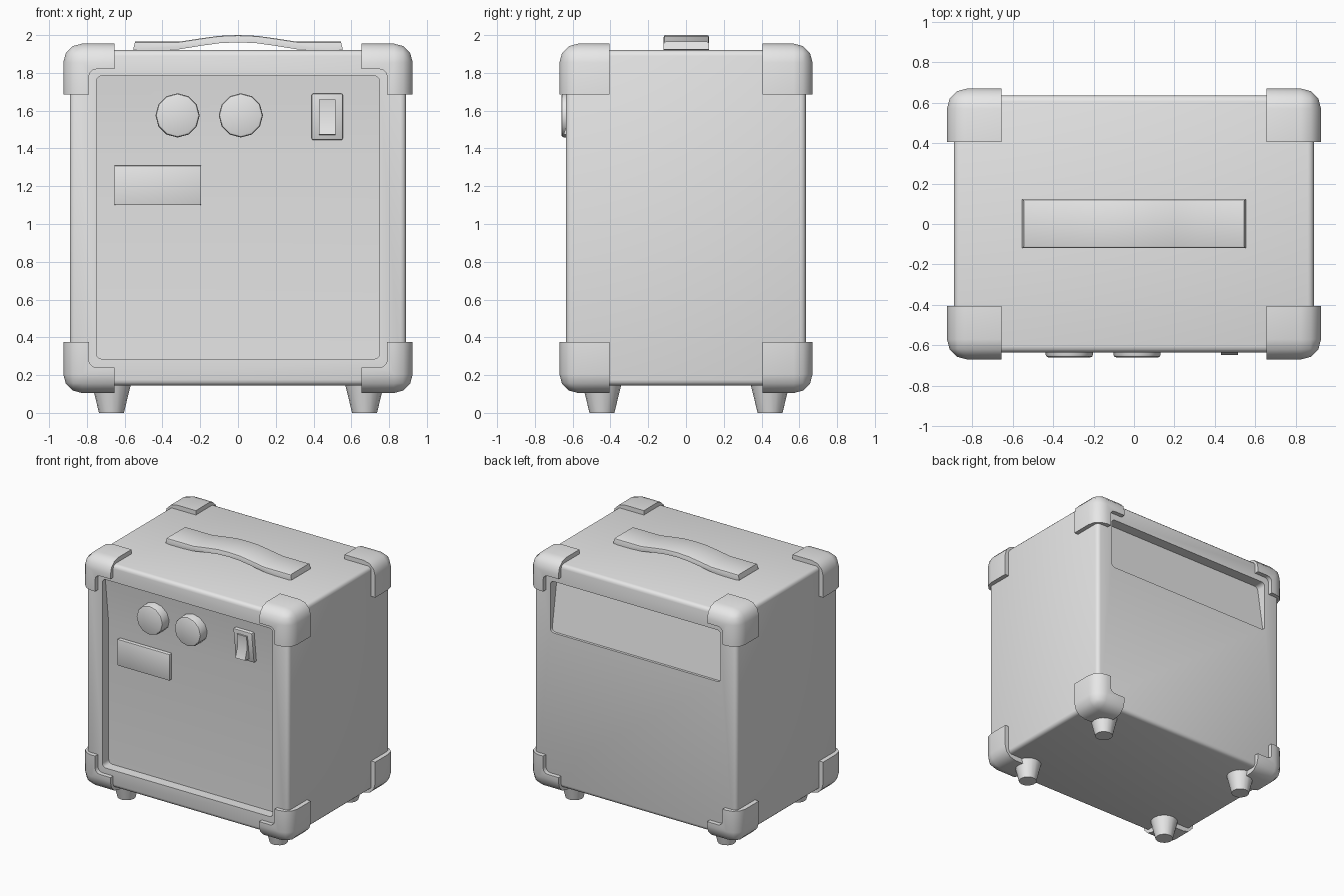
import bpy, bmesh, math
from mathutils import Matrix

default = bpy.data.objects.get("Cube")
if default:
    bpy.data.objects.remove(default, do_unlink=True)

grey = bpy.data.materials.new("light_grey")
grey.use_nodes = True
grey.diffuse_color = (0.8, 0.8, 0.8, 1)
grey.node_tree.nodes["Principled BSDF"].inputs["Base Color"].default_value = (0.8, 0.8, 0.8, 1)


def finish(name, bm, smooth=True):
    bmesh.ops.recalc_face_normals(bm, faces=bm.faces)
    mesh = bpy.data.meshes.new(name)
    bm.to_mesh(mesh)
    bm.free()
    obj = bpy.data.objects.new(name, mesh)
    bpy.context.collection.objects.link(obj)
    mesh.materials.append(grey)
    if smooth:
        shade(obj)
    return obj


def activate(obj):
    bpy.ops.object.select_all(action='DESELECT')
    obj.select_set(True)
    bpy.context.view_layer.objects.active = obj


def shade(obj):
    activate(obj)
    bpy.ops.object.shade_smooth_by_angle(angle=math.radians(40))


def round_edges(bm, width, segments, rule=lambda e: True):
    edges = [e for e in bm.edges if rule(e)]
    bmesh.ops.bevel(bm, geom=edges, offset=width, segments=segments,
                    profile=0.5, affect='EDGES', clamp_overlap=True)


def prism(points, axis, low, high):
    """Extrude a (y, z) profile along x, or an (x, z) profile along y."""
    bm = bmesh.new()
    place = (lambda p: (low, *p)) if axis == 'x' else (lambda p: (p[0], low, p[1]))
    face = bm.faces.new([bm.verts.new(place(p)) for p in points])
    moved = bmesh.ops.extrude_face_region(bm, geom=[face])["geom"]
    shift = (high - low, 0, 0) if axis == 'x' else (0, high - low, 0)
    bmesh.ops.translate(bm, vec=shift, verts=[v for v in moved if isinstance(v, bmesh.types.BMVert)])
    bmesh.ops.recalc_face_normals(bm, faces=bm.faces)
    return bm


def rect(x, z):
    return [(x[0], z[0]), (x[1], z[0]), (x[1], z[1]), (x[0], z[1])]


# Cabinet with rounded edges
bm = prism(rect((-0.89, 0.89), (0.145, 1.92)), 'y', -0.635, 0.635)
round_edges(bm, 0.03, 3)
cabinet = finish("cabinet", bm, smooth=False)

# Recesses: front panel leaning forward at the top, wedge-shaped bay at the back
recesses = {
    "front_recess": [(-0.8, 0.285), (-0.555, 0.285), (-0.555, 1.4), (-0.6, 1.785), (-0.8, 1.785)],
    "back_recess": [(0.8, 1.36), (0.615, 1.36), (0.55, 1.77), (0.8, 1.77)],
}
for name, profile in recesses.items():
    bm = prism(profile, 'x', -0.75, 0.75)
    # Round the four corners of the opening
    round_edges(bm, 0.03, 3, lambda e: abs(e.verts[0].co.y - e.verts[1].co.y) > 0.1
                and abs(e.verts[0].co.z - e.verts[1].co.z) < 0.01)
    cutter = finish(name, bm, smooth=False)
    cutter.hide_render = True
    activate(cabinet)
    cut = cabinet.modifiers.new(name, 'BOOLEAN')
    cut.operation, cut.solver, cut.object = 'DIFFERENCE', 'EXACT', cutter
    bpy.ops.object.modifier_apply(modifier=name)
    bpy.data.objects.remove(cutter, do_unlink=True)
shade(cabinet)

# Corner guards: an L profile wrapping each cabinet corner
OUT, NOTCH, IN, FACE = 0.925, 0.79, 0.655, 0.67
guard = [(IN, OUT), (OUT, OUT), (OUT, IN), (NOTCH, IN), (NOTCH, NOTCH), (IN, NOTCH)]


def is_outer(edge):
    on = [all(abs(v.co[i] - limit) < 1e-4 for v in edge.verts)
          for i, limit in enumerate((OUT, FACE, OUT))]
    return sum(on) >= 2


def is_inner_corner(edge):
    return all(abs(v.co.x - NOTCH) < 1e-4 and abs(v.co.z - NOTCH) < 1e-4 for v in edge.verts)


for sx, side in ((1, "left"), (-1, "right")):
    for sy, end in ((-1, "front"), (1, "back")):
        for sz, level in ((1, "top"), (-1, "bottom")):
            bm = prism(guard, 'y', 0.405, FACE)
            round_edges(bm, 0.04, 3, is_inner_corner)
            round_edges(bm, 0.1, 3, is_outer)
            bmesh.ops.transform(bm, verts=bm.verts, matrix=Matrix.Translation((0, 0, 1.03))
                                @ Matrix.Diagonal((sx, sy, sz, 1)))
            finish(f"{end}_{side}_{level}_corner_guard", bm)

        # Tapered foot
        bm = bmesh.new()
        bmesh.ops.create_cone(bm, cap_ends=True, segments=16, radius1=0.066, radius2=0.105,
                              depth=0.16, matrix=Matrix.Translation((sx * 0.67, sy * 0.445, 0.08)))
        finish(f"{end}_{side}_foot", bm)

# Carrying handle: flat ends with an arched grip
half_top = [(0.555, 1.925), (0.545, 1.965), (0.31, 1.965), (0.2, 1.982), (0.1, 1.996)]
half_under = [(0.1, 1.957), (0.2, 1.943), (0.31, 1.925), (0.5, 1.915)]
mirror = lambda pts: [(-x, z) for x, z in reversed(pts)]
outline = half_top + [(0, 2.0)] + mirror(half_top) + mirror(half_under) + [(0, 1.962)] + half_under
bm = prism(outline, 'y', -0.118, 0.122)
round_edges(bm, 0.01, 2, lambda e: abs(e.verts[0].co.y - e.verts[1].co.y) < 0.01
            and e.calc_length() > 0.05 and min(v.co.z for v in e.verts) > 1.96)
finish("handle", bm)

# Two control knobs
for name, x in (("right_knob", -0.32), ("left_knob", 0.015)):
    bm = bmesh.new()
    bmesh.ops.create_cone(bm, cap_ends=True, segments=12, radius1=0.117, radius2=0.117, depth=0.12,
                          matrix=Matrix.Translation((x, -0.6, 1.575)) @ Matrix.Rotation(math.pi / 2, 4, 'X'))
    round_edges(bm, 0.014, 2, lambda e: all(v.co.y < -0.65 for v in e.verts))
    finish(name, bm)

# Blank plate
bm = prism(rect((-0.655, -0.195), (1.1, 1.31)), 'y', -0.585, -0.545)
round_edges(bm, 0.006, 2)
finish("blank_plate", bm)

# Switch: base parallel to the leaning panel, with a tilted rocker
bm = prism([(-0.54, 1.445), (-0.54, 1.69), (-0.62, 1.69), (-0.59, 1.445)], 'x', 0.39, 0.555)
round_edges(bm, 0.008, 2)
finish("switch_base", bm)
bm = prism([(-0.58, 1.47), (-0.58, 1.658), (-0.628, 1.658), (-0.62, 1.56), (-0.648, 1.475)], 'x', 0.43, 0.515)
finish("switch_rocker", bm)
